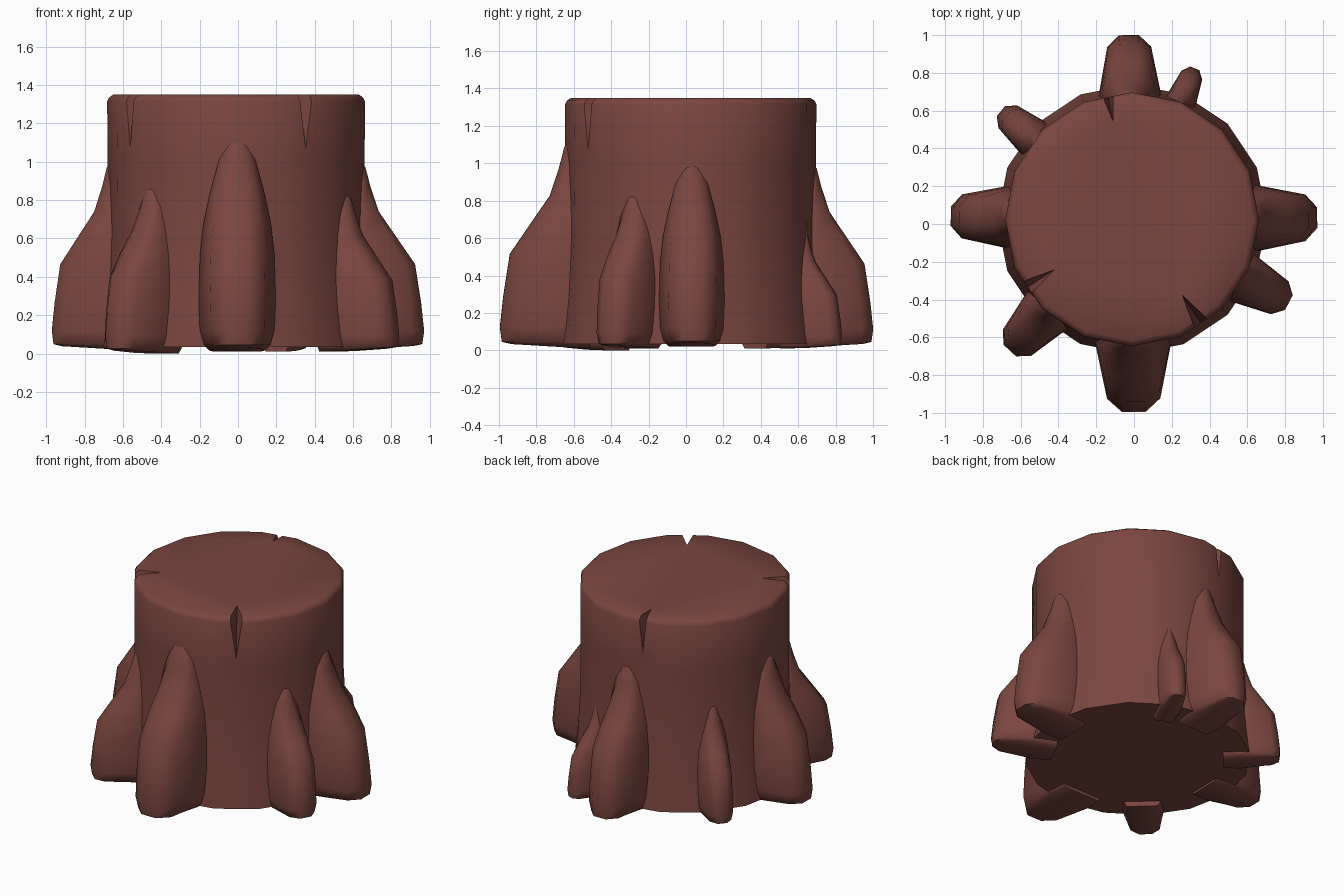
import bpy, bmesh, math
from mathutils import Vector

if "Cube" in bpy.data.objects:
    bpy.data.objects.remove(bpy.data.objects["Cube"])

CX, CY = -0.01, 0.025          # trunk axis
SIDES = 16

bark = bpy.data.materials.new("reddish brown bark")
bark.diffuse_color = (0.195, 0.062, 0.049, 1)
bark.use_nodes = True
bark.node_tree.nodes["Principled BSDF"].inputs["Base Color"].default_value = bark.diffuse_color


def make_object(name, bm):
    bmesh.ops.recalc_face_normals(bm, faces=bm.faces)
    mesh = bpy.data.meshes.new(name)
    bm.to_mesh(mesh)
    bm.free()
    obj = bpy.data.objects.new(name, mesh)
    bpy.context.collection.objects.link(obj)
    mesh.materials.append(bark)
    return obj


def smooth(obj, degrees):
    bpy.ops.object.select_all(action='DESELECT')
    obj.select_set(True)
    bpy.context.view_layer.objects.active = obj
    bpy.ops.object.shade_smooth_by_angle(angle=math.radians(degrees))


def loft(name, rings):
    """Skin a list of closed point rings and cap both ends."""
    bm = bmesh.new()
    loops = [[bm.verts.new(p) for p in ring] for ring in rings]
    n = len(loops[0])
    for a, b in zip(loops, loops[1:]):
        for i in range(n):
            j = (i + 1) % n
            bm.faces.new((a[i], a[j], b[j], b[i]))
    bm.faces.new(loops[0])
    bm.faces.new(loops[-1])
    return make_object(name, bm)


def polar(angle, r, t, z):
    """Point at radius r along a direction, shifted sideways by t."""
    c, s = math.cos(angle), math.sin(angle)
    return Vector((CX + r * c - t * s, CY + r * s + t * c, z))


# Trunk: slightly waisted cylinder with a bevelled top rim
profile = [(0.715, 0.035), (0.69, 0.3), (0.672, 0.65), (0.67, 1.0),
           (0.672, 1.315), (0.662, 1.335), (0.64, 1.35)]
trunk = loft("trunk", [[polar(2 * math.pi * i / SIDES, r, 0, z) for i in range(SIDES)]
                       for r, z in profile])

# Cracks: tapered wedges cut into the rim (angle, inner radius, half width, bottom z)
for deg, tip, w, low in [(101, 0.53, 0.04, 1.03), (213, 0.49, 0.052, 1.01),
                         (-56.5, 0.48, 0.055, 1.0)]:
    a = math.radians(deg)
    bm = bmesh.new()
    for z in (1.35, 1.5):
        for r, t in ((tip, 0), (0.72, w), (0.72, -w)):
            bm.verts.new(polar(a, r, t, z))
    bm.verts.new(polar(a, 0.72, 0, low - 0.03))
    bmesh.ops.convex_hull(bm, input=bm.verts)
    cutter = make_object("crack_cutter", bm)
    cutter.hide_render = True
    mod = trunk.modifiers.new("crack", 'BOOLEAN')
    mod.operation = 'DIFFERENCE'
    mod.solver = 'EXACT'
    mod.object = cutter
    bpy.context.view_layer.objects.active = trunk
    bpy.ops.object.modifier_apply(modifier=mod.name)
    bpy.data.objects.remove(cutter)
smooth(trunk, 40)

# Roots: buttresses lofted upward; levels are (height share, reach share, width share)
LEVELS = [(0.0, 0.82, 0.72), (0.03, 0.97, 0.88), (0.10, 1.0, 0.98), (0.25, 0.95, 1.0),
          (0.455, 0.85, 0.97), (0.60, 0.54, 0.88), (0.735, 0.25, 0.72),
          (0.87, 0.11, 0.52), (0.97, 0.03, 0.36), (1.01, -0.06, 0.24)]
WALL = 0.665


def root(name, deg, reach, half_width, height, bottom=0.015):
    a = math.radians(deg)
    rings = []
    for h, f, ws in LEVELS:
        r = WALL + (reach - WALL) * f
        w = half_width * ws
        d = max(0.02, (r - WALL) * 0.2)
        inner = 0.54
        z = bottom + (height - bottom) * h
        pts = [(inner, -w * 0.9), (min(0.66, r - d * 2), -w), (r - d, -w * 0.72), (r, -w * 0.32),
               (r, w * 0.32), (r - d, w * 0.72), (min(0.66, r - d * 2), w), (inner, w * 0.9)]
        # the underside lifts slightly towards the outer end
        lift = 0.06 if h == 0 else 0
        rings.append([polar(a, p, t, z + lift * max(0, p - 0.6)) for p, t in pts])
    smooth(loft(name, rings), 60)


root("front_root", -89.5, 1.02, 0.20, 1.12, 0.012)
root("back_root", 91, 0.975, 0.165, 1.0)
root("right_root", 0.5, 0.98, 0.175, 1.0, 0.02)
root("left_root", 179, 0.96, 0.165, 1.0, 0.02)
root("front_left_root", 227, 0.95, 0.145, 0.87, 0.0)
root("front_right_root", -28, 0.94, 0.14, 0.83, 0.01)
root("back_left_root", 140.5, 0.90, 0.11, 0.75, 0.01)
root("back_right_root", 67.5, 0.865, 0.085, 0.64, 0.01)
